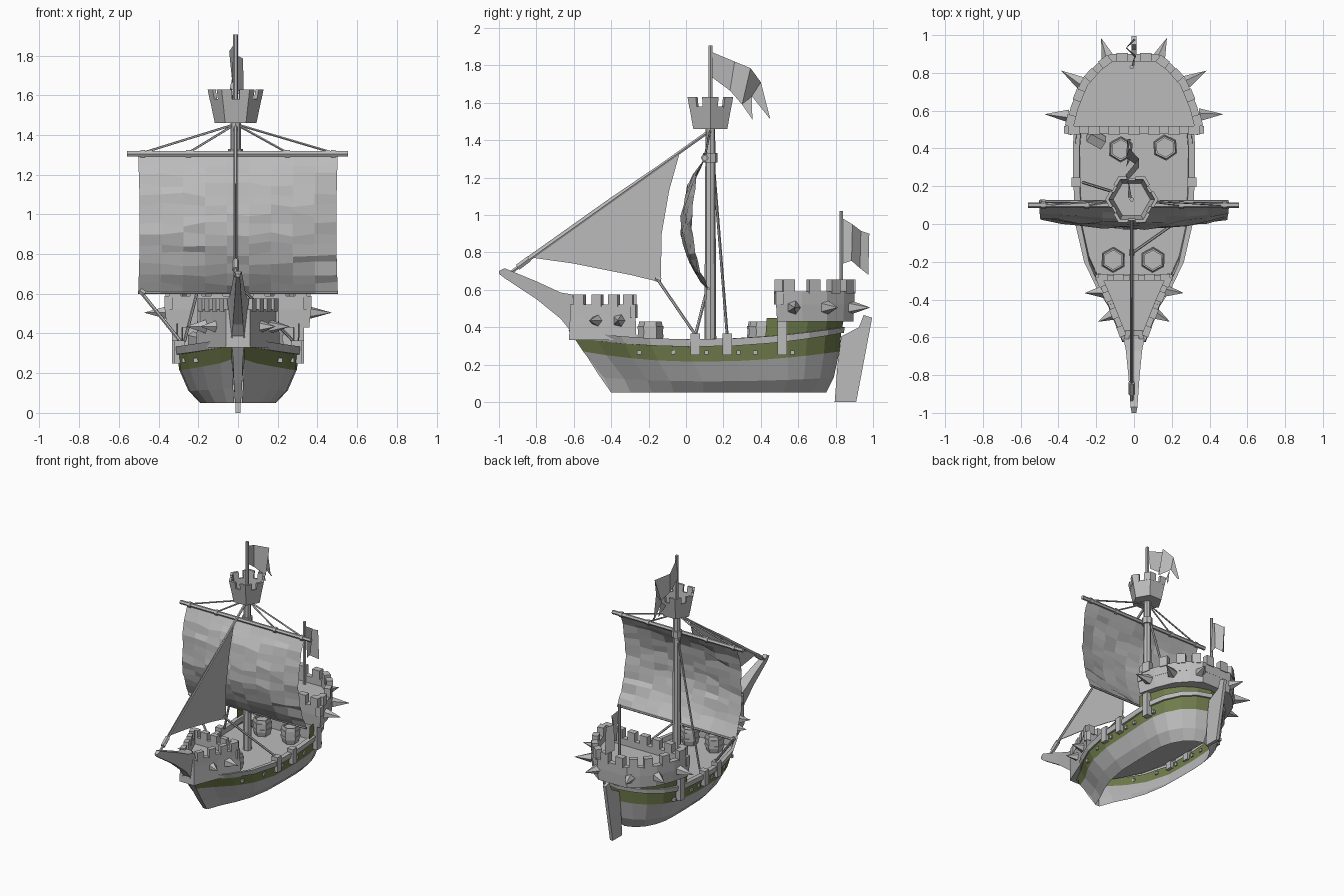
import bpy, bmesh, math, random
from mathutils import Vector, Matrix

if "Cube" in bpy.data.objects:
    bpy.data.objects.remove(bpy.data.objects["Cube"])

random.seed(4)

def material(name, rgb):
    m = bpy.data.materials.new(name)
    m.diffuse_color = (*rgb, 1)
    m.use_nodes = True
    m.node_tree.nodes["Principled BSDF"].inputs["Base Color"].default_value = m.diffuse_color
    return m

GREY = material("plain_grey", (0.5, 0.5, 0.5))
OLIVE = material("olive_green", (0.16, 0.2, 0.07))

def make(name, verts, faces, mat=GREY):
    me = bpy.data.meshes.new(name)
    me.from_pydata([tuple(v) for v in verts], [], faces)
    bm = bmesh.new()
    bm.from_mesh(me)
    bmesh.ops.recalc_face_normals(bm, faces=bm.faces)
    bm.to_mesh(me)
    bm.free()
    me.materials.append(mat)
    ob = bpy.data.objects.new(name, me)
    bpy.context.collection.objects.link(ob)
    return ob

def loft(name, rings, mat=GREY, closed=True, caps=True):
    n = len(rings[0])
    verts = [v for r in rings for v in r]
    faces = [(k*n+i, k*n+(i+1) % n, (k+1)*n+(i+1) % n, (k+1)*n+i)
             for k in range(len(rings)-1) for i in range(n if closed else n-1)]
    if caps:
        faces += [tuple(range(n)), tuple(range(len(verts)-n, len(verts)))]
    return make(name, verts, faces, mat)

def rod(name, a, b, r, r2=None, n=6):
    a, b = Vector(a), Vector(b)
    q = (b-a).to_track_quat('Z', 'Y')
    ring = lambda c, rad: [c + q @ Vector((rad*math.cos(t), rad*math.sin(t), 0))
                           for t in (2*math.pi*i/n for i in range(n))]
    return loft(name, [ring(a, r), ring(b, r if r2 is None else r2)])

def box(name, c, size, angle=0.0):
    R = Matrix.Rotation(angle, 3, 'Z')
    ring = lambda z: [Vector(c) + R @ Vector((sx*size[0]/2, sy*size[1]/2, z*size[2]/2))
                      for sx, sy in ((-1, -1), (1, -1), (1, 1), (-1, 1))]
    return loft(name, [ring(-1), ring(1)])

def slab(name, pts, x, t):
    """Outline in the y-z plane, thickened along x."""
    return loft(name, [[(x+s*t/2, y, z) for y, z in pts] for s in (-1, 1)])

# ---- hull: each row is (bow y, stern y, half width, z bow, z mid, z stern)
PLAN = [(0, .1), (.09, .3), (.19, .6), (.29, .82), (.43, .97), (.6, 1),
        (.72, 1), (.8, .97), (.87, .86), (.94, .62), (.98, .33), (1, 0)]

def row(r, umin=0, dw=0.0):
    yb, ys, w, zb, zm, zs = r
    right = []
    for u, p in PLAN:
        if u < umin:
            continue
        z = zm + ((zb-zm)*((.45-u)/.45)**2 if u < .45 else (zs-zm)*((u-.45)/.55)**2)
        right.append(((w+dw)*p, yb+(ys+dw-yb)*u, z))
    return right + [(-x, y, z) for x, y, z in right[-2::-1]]

BOTTOM = (-.40, .75, .19, .05, .05, .05)
CHINE = (-.44, .79, .25, .13, .11, .13)
BAND_LOW = (-.55, .82, .297, .27, .215, .27)
BAND_TOP = (-.60, .83, .305, .345, .295, .37)
RAIL_TOP = (-.63, .835, .308, .385, .335, .40)
loft("lower_hull", [row(r) for r in (BOTTOM, CHINE, BAND_LOW)], closed=False, caps=False)
loft("painted_band", [row(BAND_LOW), row(BAND_TOP)], OLIVE, False, False)
loft("rail", [row(BAND_TOP), row(BAND_TOP, dw=.014), row(RAIL_TOP, dw=.014),
              row(RAIL_TOP, dw=-.02), row(BAND_TOP, dw=-.02)], closed=False, caps=False)
loft("stern_painted_band", [row(RAIL_TOP, .72), row((-.63, .845, .31, .45, .45, .45), .72)],
     OLIVE, False, False)
deck = row((-.58, .82, .29, .305, .305, .305))
make("deck", deck, [(i, i+1, len(deck)-2-i, len(deck)-1-i) for i in range(len(deck)//2-1)]
     + [(len(deck)//2-1, len(deck)//2, len(deck)//2+1)])

# ---- stem and beak: (y, low z, top z, half width)
stem = [(-1, .685, .70, .012), (-.97, .662, .715, .018), (-.8, .55, .645, .03),
        (-.67, .445, .585, .043), (-.61, .37, .575, .055), (-.54, .26, .42, .04),
        (-.47, .15, .33, .035), (-.40, .05, .25, .025)]
loft("stem", [[(-w*.6, y, a), (w*.6, y, a), (w, y, b), (-w, y, b)] for y, a, b, w in stem])

# ---- castles
def castle(name, half, z0, floor, wall, top, base_scale, pitch, width, thick=.04):
    pts = half + [(-x, y) for x, y in reversed(half)]
    cy = sum(p[1] for p in pts)/len(pts)
    loft(name+"_body", [[(x*base_scale, cy+(y-cy)*base_scale, z0) for x, y in pts],
                        [(x, y, floor) for x, y in pts]])
    n = len(pts)
    for i in range(n):
        a, b = Vector(pts[i]), Vector(pts[(i+1) % n])
        d = b-a
        L = d.length
        ang = math.atan2(d.y, d.x)
        # inward side, so the wall's outer face stays on the outline
        nrm = Vector((-d.y, d.x)).normalized()
        if nrm.dot(Vector((0, cy))-(a+b)/2) < 0:
            nrm = -nrm
        c = (a+b)/2 + nrm*thick/2
        box(name+"_wall", (c.x, c.y, (floor+wall)/2-.01), (L, thick, wall-floor+.02), ang)
        k = max(1, round(L/pitch))
        for j in range(k):
            m = a + d*(j+.5)/k + nrm*(thick/2-.003)
            box(name+"_merlon", (m.x, m.y, (wall+top)/2-.005), (min(width, L*.7), thick+.006, top-wall+.01), ang)

castle("aft_castle", [(.37, .48), (.335, .62), (.28, .755), (.2, .845), (.125, .9)],
       .43, .54, .59, .655, .97, .1, .062)
castle("fore_castle", [(.205, -.27), (.135, -.43), (.06, -.62)][::-1],
       .33, .47, .52, .575, 1.03, .09, .055, .03)
box("aft_bulkhead", (0, .52, .37), (.56, .02, .14))

# ---- spikes: base position and outward plan direction, mirrored
for s in (-1, 1):
    for x, y, z, dx, dy, L in ((.345, .575, .505, 1, .05, .125), (.28, .75, .505, .85, .5, .12),
                               (.135, .88, .505, .35, .94, .11), (.16, -.355, .435, .95, -.1, .1),
                               (.10, -.47, .435, .85, -.45, .1)):
        d = Vector((s*dx, dy, 0)).normalized()
        b = Vector((s*x, y, z))
        rod("spike", b, b+d*L, .038, .001, 5)
    # rail posts and square studs on the painted band
    for y, w, z0, z1 in ((.05, .295, .25, .365), (.22, .307, .25, .365), (.515, .308, .25, .44)):
        box("rail_post", (s*w, y, (z0+z1)/2), (.05, .05, z1-z0))
    for y, w in ((-.25, .213), (-.07, .27), (.11, .297), (.28, .303), (.37, .303), (.57, .3)):
        box("stud", (s*w, y, .265), (.022, .022, .022))

# ---- rudder
slab("rudder", [(.795, 0), (.91, 0), (.995, .45), (.95, .465), (.925, .40), (.83, .35), (.81, .2)], 0, .024)

# ---- barrels with sunken lids, and a small tilted crate
def hexring(c, r, z, a=0.0):
    return [(c[0]+r*math.cos(a+i*math.pi/3), c[1]+r*math.sin(a+i*math.pi/3), z) for i in range(6)]

for i, c in enumerate(((-.07, .395), (.165, .405), (-.11, -.19), (.10, -.19))):
    a = .5 + .1*(i == 1)
    loft("barrel", [hexring(c, r, z, a) for r, z in
                    ((.055, .305), (.066, .34), (.066, .40), (.06, .43), (.05, .43), (.05, .415))])
    for z in (.345, .39):
        loft("barrel_hoop", [hexring(c, .07, z, a), hexring(c, .07, z+.015, a)])
crate = box("crate", (0, 0, 0), (.09, .05, .07))
crate.location, crate.rotation_euler = (-.2, .45, .36), (.4, .2, -.5)

# ---- mast, crow's nest and yard
MX, MY = -.012, .13
rod("mast", (MX, MY, .3), (MX, MY, 1.47), .032, .026, 8)
rod("mast_collar", (MX, MY, 1.28), (MX, MY, 1.33), .038, n=8)
rod("flagpole", (MX, MY, 1.46), (MX, MY, 1.905), .012)
loft("nest", [hexring((MX, MY), r, z) for r, z in ((.105, 1.46), (.13, 1.58), (.115, 1.58), (.098, 1.49))])
for i in range(6):
    a = i*math.pi/3
    ring = []
    for r, z in ((.13, 1.575), (.141, 1.63), (.122, 1.63), (.113, 1.575)):
        ring.append([(MX+r*math.cos(a+k*math.pi/3)*1.0, MY+r*math.sin(a+k*math.pi/3), z) for k in (0, 1)])
    lerp = lambda p, q, t: tuple(p[j]+(q[j]-p[j])*t for j in range(3))
    # a panel hugging each corner half of the side leaves a notch mid-side
    for t0, t1 in ((0, .36), (.64, 1)):
        loft("nest_parapet", [[lerp(p, q, t) for p, q in ring] for t in (t0, t1)])
rod("yard", (-.56, .10, 1.305), (.555, .10, 1.305), .015)
for x in (-.48, -.25, .25, .48):
    rod("yard_band", (x-.012, .10, 1.305), (x+.012, .10, 1.305), .021)
    rod("yard_rope", (x, .10, 1.31), (MX, MY, 1.455), .006, n=5)

# ---- square sail: bellied, creased sheet
NX, NZ = 9, 14
sail = []
for k in range(NZ+1):
    v = k/NZ
    for i in range(NX+1):
        u = 2*i/NX-1
        belly = math.sin(math.pi*v)**.8*(.085+.05*(1-u*u))
        inner = 0 < k < NZ
        y = .10 + .02*(1-v) - belly + inner*random.uniform(-.009, .009)
        z = .60 + .70*v + inner*random.uniform(-.014, .014)
        sail.append([(.503 - .008*math.sin(math.pi*v))*u, y, z])
loft("square_sail", [sail[k*(NX+1):(k+1)*(NX+1)] for k in range(NZ+1)], closed=False, caps=False)
rod("sail_foot_rope", (-.5, .12, .605), (.5, .12, .605), .008)

# ---- fore sail, stay and sheets
jib = [(-.85, .775), (-.42, 1.08), (-.03, 1.345), (-.09, 1.13), (-.13, .9), (-.135, .64), (-.3, .68), (-.6, .74)]
slab("fore_sail", jib, MX, .005)
rod("fore_stay", (MX, -.94, .69), (MX, .12, 1.445), .010)
rod("stay_fitting", (MX, -.90, .72), (MX, -.84, .765), .018)
rod("fore_sheet", (MX, -.155, .66), (.28, .05, .36), .008)
rod("fore_sheet_knot", (MX, -.165, .66), (MX, -.135, .65), .015)
rod("main_sheet", (-.49, .115, .61), (-.285, .05, .355), .009)
rod("main_sheet_knot", (-.495, .115, .615), (-.47, .115, .60), .016)
rod("back_stay", (MX, .14, 1.36), (-.27, .22, .36), .008)

# ---- flags: top pennant with two tails, and stern flag
def flag(name, top, low, bend):
    n = len(top)
    verts = [(MX+bend*math.sin(2.2*i), y, z) for i, (y, z) in enumerate(top)]
    verts += [(MX+bend*math.sin(2.2*i+.5), y, z) for i, (y, z) in enumerate(low)]
    make(name, verts, [(i, i+1, n+i+1, n+i) for i in range(n-1)])

flag("pennant", [(.14, 1.87), (.26, 1.82), (.345, 1.785), (.40, 1.71), (.45, 1.515)],
     [(.14, 1.735), (.235, 1.665), (.30, 1.59), (.352, 1.635), (.449, 1.513)], -.04)
make("pennant_tail", [(MX-.03, .30, 1.59), (MX-.02, .352, 1.635), (MX, .355, 1.51)], [(0, 1, 2)])
rod("stern_pole", (MX, .83, .5), (MX, .83, 1.02), .012)
flag("stern_flag", [(.84, .98), (.89, .95), (.935, .915), (.98, .90)],
     [(.84, .74), (.885, .755), (.93, .715), (.975, .68)], .03)
